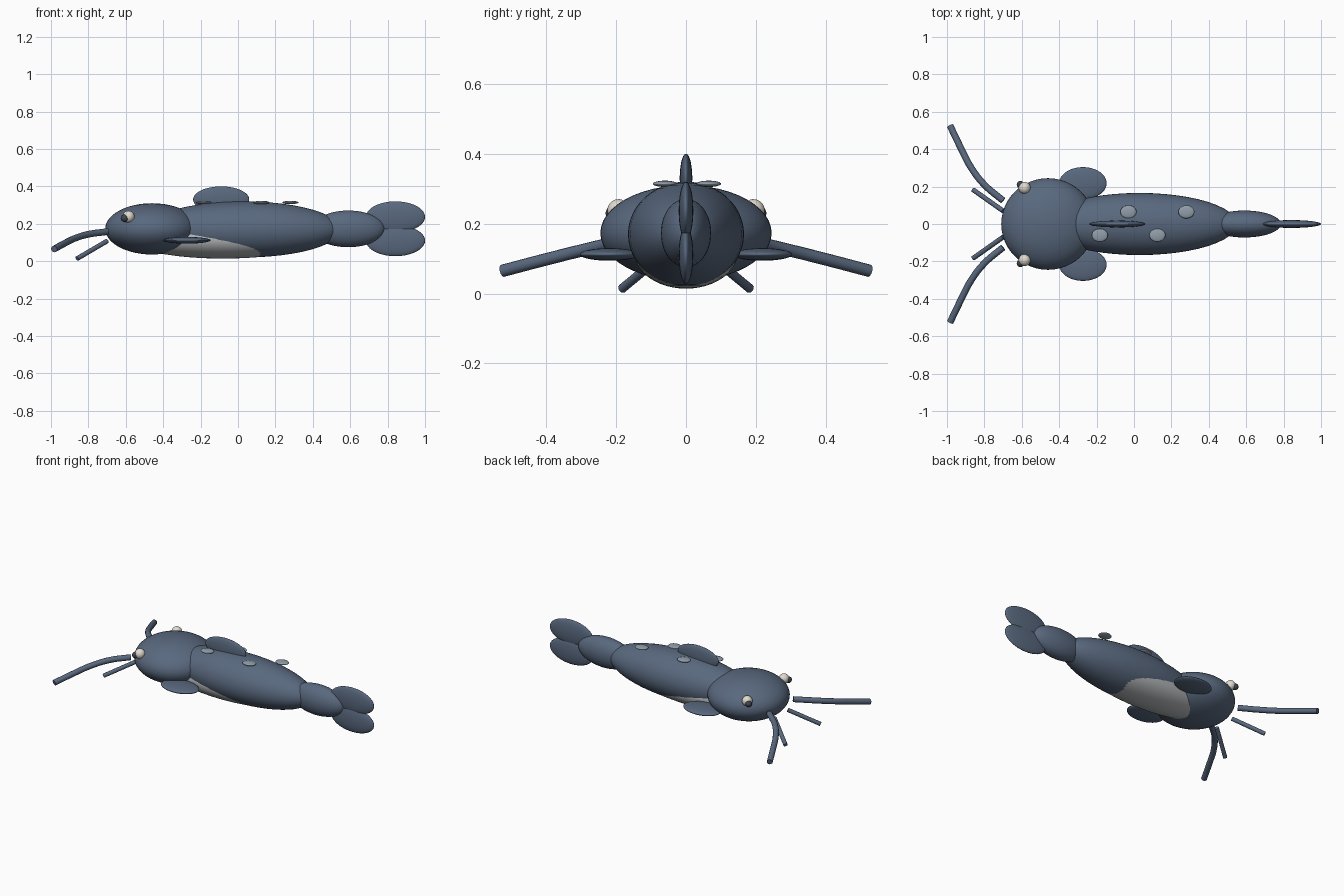
import bpy
from mathutils import Vector

cube = bpy.data.objects.get("Cube")
if cube:
    bpy.data.objects.remove(cube, do_unlink=True)


def material(name, rgb):
    mat = bpy.data.materials.new(name)
    mat.use_nodes = True
    color = (*rgb, 1)
    mat.diffuse_color = color
    mat.node_tree.nodes["Principled BSDF"].inputs["Base Color"].default_value = color
    return mat


slate = material("slate blue skin", (0.10, 0.14, 0.21))
pale = material("pale belly", (0.45, 0.47, 0.48))
spot_grey = material("spot grey", (0.28, 0.34, 0.40))
ivory = material("ivory eye", (0.75, 0.70, 0.62))
dark = material("dark pupil", (0.05, 0.06, 0.08))


def ellipsoid(name, center, radii, mat, segments=48, rings=24):
    bpy.ops.mesh.primitive_uv_sphere_add(segments=segments, ring_count=rings,
                                         radius=1, location=center)
    obj = bpy.context.object
    obj.name = name
    obj.scale = radii
    bpy.ops.object.transform_apply(location=False, rotation=False, scale=True)
    bpy.ops.object.shade_smooth()
    obj.data.materials.append(mat)
    return obj


def whisker(name, points, radius):
    curve = bpy.data.curves.new(name, "CURVE")
    curve.dimensions = "3D"
    curve.bevel_depth = radius
    curve.bevel_resolution = 4
    curve.resolution_u = 8
    curve.use_fill_caps = True
    spline = curve.splines.new("BEZIER")
    spline.bezier_points.add(len(points) - 1)
    for knot, p in zip(spline.bezier_points, points):
        knot.co = Vector(p)
        knot.handle_left_type = knot.handle_right_type = "AUTO"
    obj = bpy.data.objects.new(name, curve)
    bpy.context.collection.objects.link(obj)
    curve.materials.append(slate)
    return obj


# Trunk, head and tail stalk
ellipsoid("body", (0.03, 0, 0.17), (0.52, 0.166, 0.15), slate)
ellipsoid("belly", (-0.08, 0, 0.12), (0.5, 0.149, 0.106), pale)
ellipsoid("head", (-0.46, 0, 0.173), (0.25, 0.245, 0.137), slate)
ellipsoid("tail_stalk", (0.59, 0, 0.173), (0.195, 0.072, 0.098), slate)

# Dorsal fin and two tail lobes
ellipsoid("dorsal_fin", (-0.09, 0, 0.33), (0.15, 0.018, 0.07), slate)
ellipsoid("upper_tail_lobe", (0.842, 0, 0.237), (0.158, 0.021, 0.083), slate)
ellipsoid("lower_tail_lobe", (0.842, 0, 0.11), (0.158, 0.021, 0.083), slate)

# Paired fins, eyes and whiskers
for label, s in (("front", -1), ("back", 1)):
    ellipsoid(label + "_side_fin", (-0.273, s * 0.218, 0.112), (0.127, 0.086, 0.018), slate)
    ellipsoid(label + "_eye", (-0.585, s * 0.193, 0.238), (0.032,) * 3, ivory, 32, 16)
    ellipsoid(label + "_pupil", (-0.607, s * 0.21, 0.23), (0.02,) * 3, dark, 24, 12)
    whisker(label + "_long_whisker",
            [(-0.7, s * 0.125, 0.158), (-0.80, s * 0.21, 0.144),
             (-0.87, s * 0.30, 0.123), (-0.93, s * 0.415, 0.094),
             (-0.983, s * 0.525, 0.065)], 0.018)
    whisker(label + "_short_whisker",
            [(-0.7, s * 0.07, 0.108), (-0.86, s * 0.183, 0.014)], 0.013)

# Flat spots along the back
for i, (x, y) in enumerate([(-0.03, 0.065), (0.28, 0.065), (-0.183, -0.06), (0.125, -0.06)]):
    ellipsoid("back_spot_%d" % (i + 1), (x, y, 0.314), (0.043, 0.035, 0.009), spot_grey, 32, 16)
